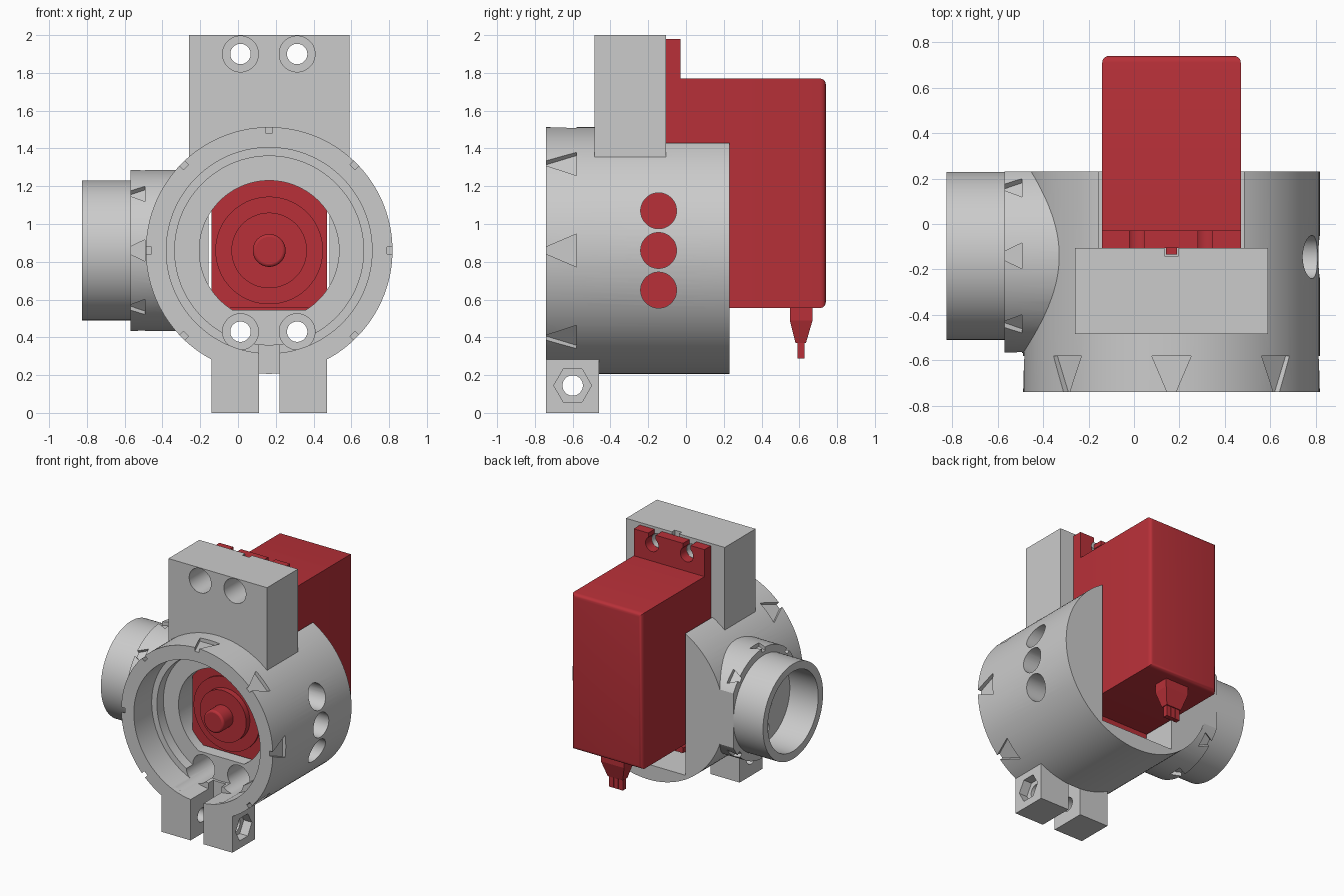
import bpy, bmesh, math
from mathutils import Vector as V

if "Cube" in bpy.data.objects:
    bpy.data.objects.remove(bpy.data.objects["Cube"])

CX, CZ, PY = 0.165, 0.86, -0.14       # main axis (x, z) and side-port axis y
AX = {'x': V((1, 0, 0)), 'y': V((0, 1, 0)), 'z': V((0, 0, 1))}
red = bpy.data.materials.new("motor_red")
red.diffuse_color = (0.48, 0.03, 0.04, 1)
red.use_nodes = True
red.node_tree.nodes["Principled BSDF"].inputs["Base Color"].default_value = red.diffuse_color


def finish(name, bm, mat=None):
    bmesh.ops.recalc_face_normals(bm, faces=bm.faces)
    me = bpy.data.meshes.new(name)
    bm.to_mesh(me)
    bm.free()
    ob = bpy.data.objects.new(name, me)
    bpy.context.collection.objects.link(ob)
    if mat:
        me.materials.append(mat)
    return ob


def prism(name, pts, vec, mat=None, top=None):
    """Extrude a polygon along vec, or loft it to the polygon top."""
    bm = bmesh.new()
    a = [bm.verts.new(p) for p in pts]
    b = [bm.verts.new(p) for p in (top or [V(p) + vec for p in pts])]
    bm.faces.new(a)
    bm.faces.new(b)
    n = len(a)
    for i in range(n):
        bm.faces.new((a[i], a[(i + 1) % n], b[(i + 1) % n], b[i]))
    return finish(name, bm, mat)


def rect(x0, x1, y0, y1, z):
    return [V((x0, y0, z)), V((x1, y0, z)), V((x1, y1, z)), V((x0, y1, z))]


def box(name, x, y, z, mat=None):
    return prism(name, rect(*x, *y, z[0]), V((0, 0, z[1] - z[0])), mat)


def cyl(name, axis, u, v, r, a, b, seg=96, mat=None, floor=None):
    """Cylinder from a to b; (u, v) is (x, z) on the y axis or (y, z) on the x axis."""
    pts = []
    for i in range(seg):
        t = 2 * math.pi * (i + 0.5) / seg
        p, q = u + r * math.cos(t), v + r * math.sin(t)
        if floor is not None:
            if q < floor:
                continue
        pts.append(V((p, a, q)) if axis == 'y' else V((a, p, q)))
    return prism(name, pts, AX[axis] * (b - a), mat)


def boolean(ob, tool, op='DIFFERENCE'):
    m = ob.modifiers.new("bool", 'BOOLEAN')
    m.operation, m.solver, m.object = op, 'EXACT', tool
    me = bpy.data.meshes.new_from_object(
        ob.evaluated_get(bpy.context.evaluated_depsgraph_get()))
    ob.modifiers.clear()
    ob.data = me
    bpy.data.objects.remove(tool)


def mark(centre, axis, ang, r, tip, base, half):
    """Tapered notch cutter lying on a cylinder surface."""
    ax = AX[axis]
    u = AX['x'] if axis == 'y' else AX['y']
    rad = u * math.cos(ang) + AX['z'] * math.sin(ang)
    tan = ax.cross(rad)
    o = V(centre) + rad * (r - 0.03)
    pts = [o + ax * s + tan * t for s, t in
           ((base, -half), (base, half), (tip, 0.01), (tip, -0.01))]
    return prism("mark_cutter", pts, rad * 0.08)


# housing: drum, mounting block, side port, clamp lugs
housing = cyl("housing", 'y', CX, CZ, 0.653, -0.74, 0.23, 128)
port = cyl("port_collar", 'x', PY, CZ, 0.427, -0.57, -0.15)
boolean(port, box("trim", (-1, 1), (0.23, 1), (0, 2)))
adds = [port,
        cyl("port_spigot", 'x', PY, CZ, 0.37, -0.825, -0.3),
        box("block", (-0.26, 0.59), (-0.485, -0.105), (1.2, 2.0)),
        box("lug_left", (-0.14, 0.11), (-0.74, -0.46), (0, 0.45)),
        box("lug_right", (0.22, 0.47), (-0.74, -0.46), (0, 0.45))]
for a in adds:
    boolean(housing, a, 'UNION')

# front stepped bore, motor slot, clamp slit, block notch, port bore
cuts = [cyl("bore", 'y', CX, CZ, 0.545, -0.8, -0.52),
        cyl("step", 'y', CX, CZ, 0.50, -0.8, -0.44),
        cyl("opening", 'y', CX, CZ, 0.37, -0.8, 0.0, floor=0.54),
        box("slot", (-0.155, 0.485), (-0.105, 0.4), (0.325, 1.7)),
        box("slit", (0.11, 0.22), (-0.8, -0.46), (-0.1, 0.6)),
        box("notch", (0.135, 0.195), (-0.14, -0.05), (1.5, 2.1)),
        cyl("port_bore", 'x', PY, CZ, 0.31, -0.9, -0.58)]
# counterbored screw holes
for x in (0.013, 0.313):
    for z in (0.43, 1.9):
        cuts += [cyl("hole", 'y', x, z, 0.054, -0.9, 0.0, 32),
                 cyl("counterbore", 'y', x, z, 0.095, -0.7 if z < 1 else -0.6, -0.2, 32)]
# side holes: large on the right, a smaller pair in the port
for dz in (-0.21, 0, 0.21):
    cuts += [cyl("side_hole", 'x', -0.145, CZ + dz, 0.095, 0.3, 0.9, 40),
             cyl("port_hole", 'x', PY, CZ + dz, 0.055 if dz else 0.095, -0.7, 0.0, 40)]
# clamp bolt hole with hexagonal nut pocket
cuts += [cyl("bolt", 'x', -0.6, 0.145, 0.054, -0.3, 0.6, 32)]
hexagon = [V((0.40, -0.6 + 0.1 * math.cos(i * math.pi / 3), 0.145 + 0.1 * math.sin(i * math.pi / 3)))
           for i in range(6)]
cuts += [prism("nut", hexagon, V((0.2, 0, 0)))]
# alignment marks on drum and port
for k in range(8):
    a = k * math.pi / 4
    if k != 6:
        cuts.append(mark((CX, 0, CZ), 'y', a, 0.653, -0.76, -0.58, 0.087))
    if k != 0:
        cuts.append(mark((0, PY, CZ), 'x', a, 0.427, -0.59, -0.492, 0.057))
for c in cuts:
    boolean(housing, c)

# motor body with softened rear edges
body = box("motor_body", (-0.14, 0.47), (-0.105, 0.74), (0.555, 1.77), red)
bm = bmesh.new()
bm.from_mesh(body.data)
rear = [e for e in bm.edges if all(v.co.y > 0.7 for v in e.verts)]
bmesh.ops.bevel(bm, geom=rear, offset=0.03, segments=4, profile=0.5, affect='EDGES')
bm.to_mesh(body.data)
bm.free()

# gear head, boss and output shaft
head = box("gear_head", (-0.14, 0.47), (-0.36, -0.1), (0.555, 1.23), red)
boss = cyl("output_boss", 'y', CX, CZ, 0.20, -0.42, -0.3, 64, red)
rim = cyl("head_rim", 'y', CX, CZ, 0.285, -0.375, -0.3, 64, red)
shaft = cyl("output_shaft", 'y', CX, CZ, 0.087, -0.54, -0.4, 48, red)
bev = shaft.modifiers.new("edge", 'BEVEL')
bev.width, bev.segments, bev.limit_method = 0.015, 3, 'ANGLE'

# mounting ears with open-ended screw holes
ears = []
for name, z0, z1, hz, d in (("ear_upper", 1.76, 1.98, 1.9, 1), ("ear_lower", 0.345, 0.565, 0.43, -1)):
    ear = box(name, (-0.14, 0.47), (-0.105, -0.028), (z0, z1), red)
    for x in (0.013, 0.313):
        boolean(ear, cyl("ear_hole", 'y', x, hz, 0.056, -0.3, 0.1, 32))
        boolean(ear, box("ear_gap", (x - 0.032, x + 0.032), (-0.3, 0.1),
                         sorted((hz, hz + d * 0.2))))
    ears.append(ear)
rib = box("ear_rib", (0.14, 0.19), (-0.135, -0.1), (1.6, 1.88), red)

# cable outlet and three wires
neck = box("cable_neck", (0.065, 0.265), (0.55, 0.67), (0.49, 0.56), red)
taper = prism("cable_taper", rect(0.065, 0.265, 0.55, 0.67, 0.49), None, red,
              top=rect(0.10, 0.23, 0.58, 0.635, 0.37))
for i in (-1, 0, 1):
    x = CX + i * 0.041
    box("wire_%d" % (i + 2), (x - 0.018, x + 0.018), (0.59, 0.627), (0.287, 0.375), red)

# smooth round surfaces, keep edges crisp
bpy.ops.object.select_all(action='DESELECT')
for ob in (housing, body, boss, rim, shaft, *ears):
    ob.select_set(True)
bpy.context.view_layer.objects.active = housing
bpy.ops.object.shade_smooth_by_angle(angle=math.radians(25))
